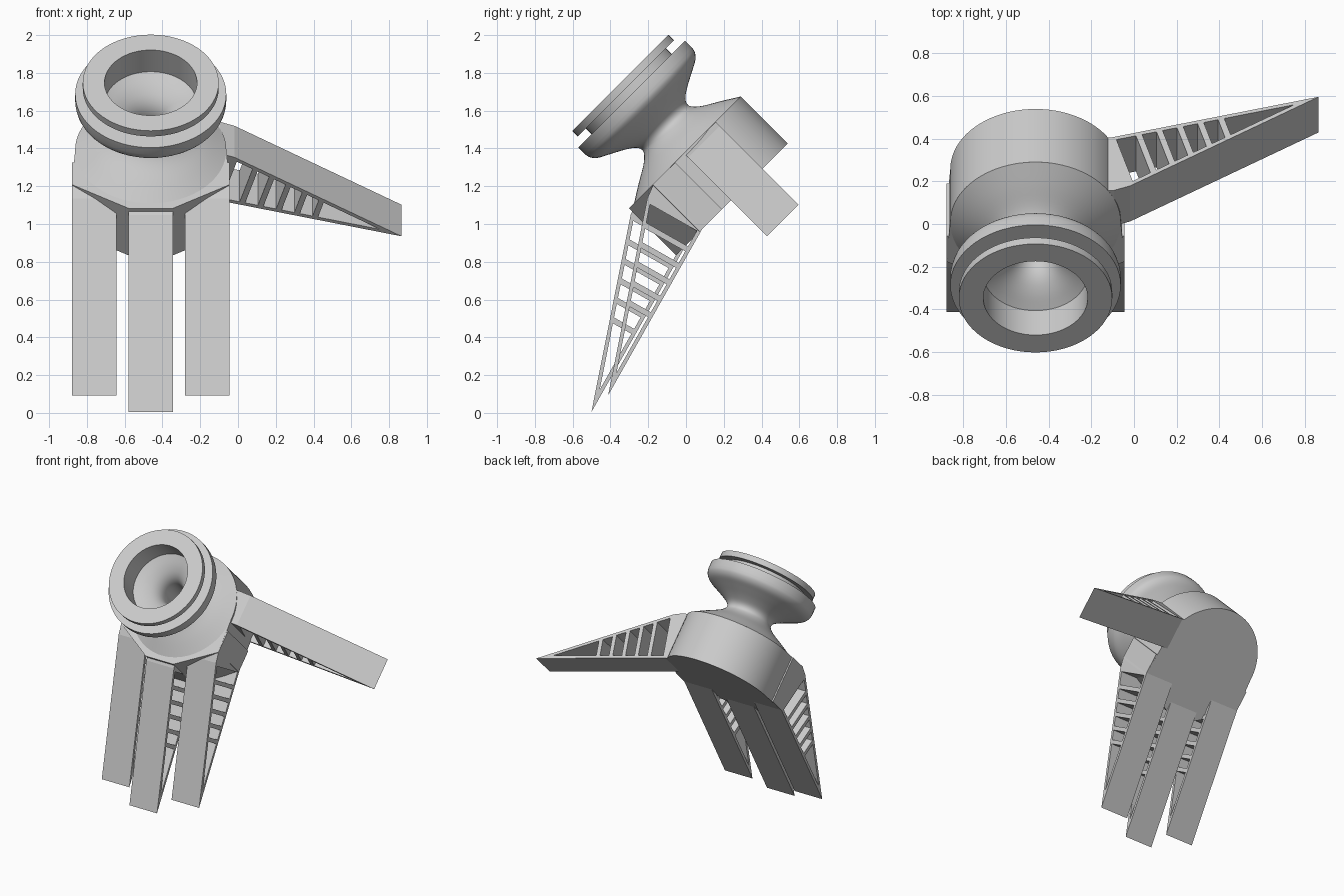
import bpy, bmesh
from math import sin, cos, pi, radians
from mathutils import Matrix, Vector

if "Cube" in bpy.data.objects:
    bpy.data.objects.remove(bpy.data.objects["Cube"])

# Everything is modelled upright, then tilted 45 degrees about x
TILT = Matrix.Rotation(radians(45), 4, 'X')
CX, CY, R = -0.462, 0.99, 0.4        # wrist axis and palm radius
A0, A1 = 0.627, 0.979                # palm underside and top


def prism(bm, pts, to3d, lo, hi):
    """Extrude a 2D outline between two offsets."""
    a = [bm.verts.new(to3d(p[0], p[1], lo)) for p in pts]
    b = [bm.verts.new(to3d(p[0], p[1], hi)) for p in pts]
    bm.faces.new(a)
    bm.faces.new(b[::-1])
    n = len(pts)
    for i in range(n):
        j = (i + 1) % n
        bm.faces.new((a[i], b[i], b[j], a[j]))


def finish(bm, name, matrix=Matrix.Identity(4), smooth=False):
    bmesh.ops.recalc_face_normals(bm, faces=bm.faces)
    me = bpy.data.meshes.new(name)
    bm.to_mesh(me)
    bm.free()
    ob = bpy.data.objects.new(name, me)
    bpy.context.collection.objects.link(ob)
    ob.matrix_world = TILT @ matrix
    if smooth:
        bpy.ops.object.select_all(action='DESELECT')
        ob.select_set(True)
        bpy.context.view_layer.objects.active = ob
        bpy.ops.object.shade_smooth_by_angle(angle=radians(30))
    return ob


def spline(pts, steps=4):
    """Catmull-Rom curve through the points."""
    p = [Vector(q) for q in pts]
    p = [2 * p[0] - p[1]] + p + [2 * p[-1] - p[-2]]
    out = []
    for i in range(1, len(p) - 2):
        a, b, c, d = p[i - 1:i + 3]
        for k in range(steps):
            t = k / steps
            out.append(0.5 * (2 * b + (c - a) * t + (2 * a - 5 * b + 4 * c - d) * t * t
                              + (3 * b - a - 3 * c + d) * t ** 3))
    return out + [p[-2]]


# Palm: round at the back, straight sides and a chamfered finger end
bm = bmesh.new()
outline = [(CX + R * cos(pi * i / 40), CY + R * sin(pi * i / 40)) for i in range(41)]
outline += [(CX + x, y) for x, y in ((-0.418, 0.73), (-0.118, 0.553),
                                     (0.118, 0.553), (0.418, 0.73))]
prism(bm, outline, lambda x, y, h: (x, y, h), A0, A1)
finish(bm, "palm", smooth=True)

# Wrist: waisted neck, grooved rim and a funnel-shaped socket
neck = spline([(0.40, 0.979), (0.31, 1.035), (0.225, 1.085), (0.183, 1.12), (0.17, 1.148),
               (0.185, 1.18), (0.235, 1.215), (0.31, 1.255), (0.365, 1.285),
               (0.392, 1.315), (0.40, 1.345)])
rim = [(0.40, 1.396), (0.30, 1.396), (0.30, 1.44), (0.36, 1.44), (0.36, 1.482),
       (0.245, 1.482)]
socket = spline([(0.245, 1.32), (0.17, 1.28), (0.115, 1.235), (0.085, 1.18), (0.075, 1.1)])
profile = [tuple(p) for p in neck] + rim + [tuple(p) for p in socket] + [(0.075, 1.0)]
SEG = 64
bm = bmesh.new()
rings = [[bm.verts.new((CX + r * cos(2 * pi * i / SEG), CY + r * sin(2 * pi * i / SEG), h))
          for i in range(SEG)] for r, h in profile]
for a, b in zip(rings, rings[1:]):
    for i in range(SEG):
        j = (i + 1) % SEG
        bm.faces.new((a[i], a[j], b[j], b[i]))
bm.faces.new(rings[-1])
bm.faces.new(rings[0][::-1])
finish(bm, "wrist", smooth=True)

# Finger: right-angled wedge of two plates joined by ribs, bent 15 degrees
BEND, LENGTH, BASE, WIDTH, WALL = radians(15.5), 1.01, 0.333, 0.236, 0.02
d = Vector((cos(BEND), -sin(BEND)))
n = Vector((sin(BEND), cos(BEND)))


def at(t, h):
    return d * t + n * h


def finger(name, matrix):
    bm = bmesh.new()
    inner = at(LENGTH - 0.125, WALL)
    tip = at(LENGTH, 0)
    shapes = [
        [at(0, 0), tip, inner, at(0, WALL)],                       # under plate
        [at(0, BASE), at(0, BASE - 0.021), inner, tip],            # upper plate
        [at(0, 0), at(WALL, 0.0), at(WALL, BASE - 0.007), at(0, BASE),
         (0.012, A1 - A0 - 0.001), (-0.15, A1 - A0 - 0.001), (-0.15, 0.001)],  # knuckle
    ]
    for k in range(5):                                             # ribs
        t = 0.115 + 0.1 * k
        shapes.append([at(t, 0.01), at(t + 0.03, 0.01),
                       at(t + 0.03, BASE * (1 - (t + 0.03) / LENGTH) - 0.01),
                       at(t, BASE * (1 - t / LENGTH) - 0.01)])
    for s in shapes:
        prism(bm, s, lambda u, h, w: (w, -u, h), -WIDTH / 2, WIDTH / 2)
    finish(bm, name, matrix)


for name, x, y in (("left_finger", -0.299, 0.747), ("middle_finger", 0, 0.622),
                   ("right_finger", 0.299, 0.747)):
    finger(name, Matrix.Translation((CX + x, y, A0)))

# Thumb: same part turned to the side
finger("thumb", Matrix.Translation((-0.107, 1.083, A0)) @ Matrix.Rotation(pi / 2, 4, 'Z'))
